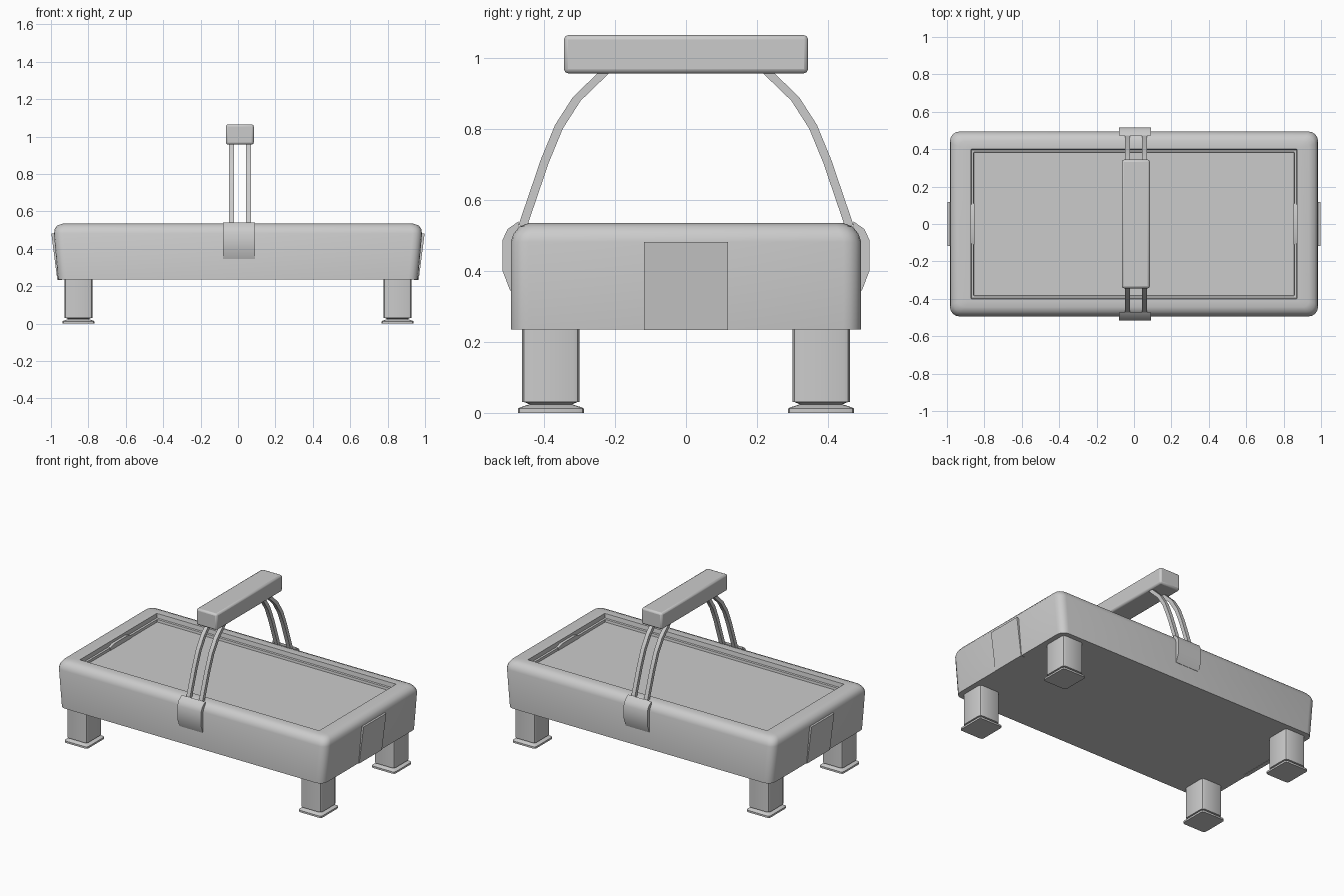
import bpy, bmesh
from math import sin, cos, pi

if "Cube" in bpy.data.objects:
    bpy.data.objects.remove(bpy.data.objects["Cube"])


def finish(name, bm, angle=35):
    bmesh.ops.recalc_face_normals(bm, faces=bm.faces)
    me = bpy.data.meshes.new(name)
    bm.to_mesh(me)
    bm.free()
    ob = bpy.data.objects.new(name, me)
    bpy.context.collection.objects.link(ob)
    bpy.ops.object.select_all(action='DESELECT')
    ob.select_set(True)
    bpy.context.view_layer.objects.active = ob
    bpy.ops.object.shade_smooth_by_angle(angle=angle * pi / 180)
    return ob


def loft(name, rings, cx=0, cy=0, seg=4):
    """Rounded rectangles (half x, half y, corner radius, z) joined and capped."""
    bm = bmesh.new()
    loops = []
    for hx, hy, r, z in rings:
        loop = []
        for k, (sx, sy) in enumerate(((1, 1), (-1, 1), (-1, -1), (1, -1))):
            for i in range(seg + 1):
                a = (k + i / seg) * pi / 2
                loop.append(bm.verts.new((cx + sx * (hx - r) + r * cos(a),
                                          cy + sy * (hy - r) + r * sin(a), z)))
        loops.append(loop)
    n = len(loops[0])
    for a, b in zip(loops, loops[1:]):
        for i in range(n):
            j = (i + 1) % n
            bm.faces.new((a[i], a[j], b[j], b[i]))
    bm.faces.new(loops[0])
    bm.faces.new(loops[-1])
    return finish(name, bm)


def prism(name, pts, axis, lo, hi):
    """Extrude a closed profile along x (profile y,z) or y (profile x,z)."""
    bm = bmesh.new()
    put = (lambda p, t: (t, p[0], p[1])) if axis == 'x' else (lambda p, t: (p[0], t, p[1]))
    a = [bm.verts.new(put(p, lo)) for p in pts]
    b = [bm.verts.new(put(p, hi)) for p in pts]
    bm.faces.new(a)
    bm.faces.new(b)
    for i in range(len(pts)):
        j = (i + 1) % len(pts)
        bm.faces.new((a[i], a[j], b[j], b[i]))
    return finish(name, bm)


# Table body: tapered ends, rounded rim and sunken playing surface
loft("table_body", [
    (0.962, 0.494, 0.05, 0.235), (0.984, 0.494, 0.05, 0.482),
    (0.980, 0.486, 0.05, 0.505), (0.966, 0.470, 0.045, 0.525),
    (0.935, 0.444, 0.03, 0.535), (0.872, 0.400, 0.004, 0.533),
    (0.870, 0.396, 0.004, 0.505), (0.858, 0.384, 0.004, 0.503),
    (0.856, 0.382, 0.004, 0.487)])

for sx, side in ((-1, "left"), (1, "right")):
    # Panels on the table ends
    prism(side + "_end_panel",
          [(sx * x, z) for x, z in ((0.94, 0.233), (0.966, 0.233), (0.998, 0.482), (0.94, 0.482))],
          'y', -0.118, 0.118)
    # Low arched goal mouths inside the rim
    prism(side + "_goal", [(-0.11, 0.487), (0.11, 0.487), (0.11, 0.505), (0.07, 0.517),
                           (-0.07, 0.517), (-0.11, 0.505)],
          'x', *sorted((sx * 0.853, sx * 0.875)))

    # Legs with flared square feet
    for sy, end in ((-1, "front"), (1, "back")):
        cx, cy = sx * 0.853, sy * 0.381
        loft(f"{end}_{side}_leg", [(0.075, 0.081, 0.018, 0.03), (0.075, 0.081, 0.018, 0.26)],
             cx, cy, 2)
        loft(f"{end}_{side}_foot", [
            (0.085, 0.093, 0.015, 0), (0.085, 0.093, 0.015, 0.012),
            (0.078, 0.086, 0.015, 0.016), (0.055, 0.060, 0.012, 0.024),
            (0.070, 0.076, 0.012, 0.031)], cx, cy, 2)

path = [(0.461, 0.525), (0.398, 0.71), (0.358, 0.807), (0.308, 0.885), (0.215, 0.975)]
for sy, end in ((-1, "front"), (1, "back")):
    # Clamp brackets wrapped over the long rims
    prism(end + "_bracket", [(sy * y, z) for y, z in (
        (0.485, 0.345), (0.496, 0.345), (0.517, 0.40), (0.517, 0.488),
        (0.503, 0.518), (0.472, 0.54), (0.472, 0.50))], 'x', -0.08, 0.092)
    # Paired curved arms
    outer = [(sy * (y + 0.011), z + 0.005) for y, z in path]
    inner = [(sy * (y - 0.011), z - 0.005) for y, z in reversed(path)]
    for i, x in enumerate((-0.035, 0.057)):
        prism(f"{end}_arm_{i + 1}", outer + inner, 'x', x - 0.013, x + 0.013)

# Overhead score unit
bm = bmesh.new()
bmesh.ops.create_cube(bm, size=1)
for v in bm.verts:
    v.co = (0.01 + v.co.x * 0.15, v.co.y * 0.688, 1.011 + v.co.z * 0.108)
score = finish("score_unit", bm)
bev = score.modifiers.new("Bevel", 'BEVEL')
bev.width = 0.012
bev.segments = 2
